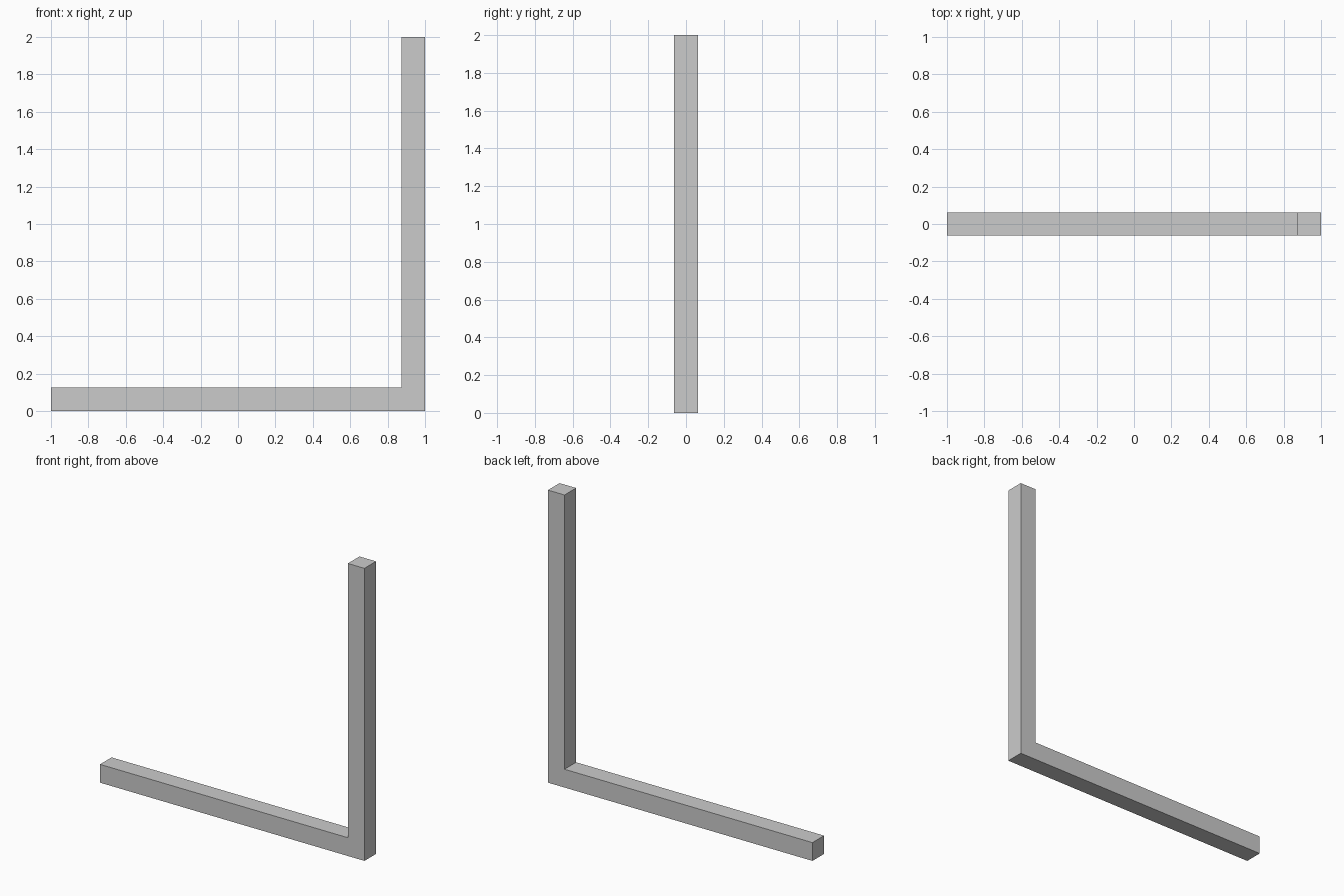
import bpy, bmesh

if "Cube" in bpy.data.objects:
    bpy.data.objects.remove(bpy.data.objects["Cube"])

T = 0.125  # square bar thickness

# L-shaped profile in the x-z plane, extruded through y
profile = [(-1, 0), (1, 0), (1, 2), (1 - T, 2), (1 - T, T), (-1, T)]

bm = bmesh.new()
face = bm.faces.new([bm.verts.new((x, -T / 2, z)) for x, z in profile])
result = bmesh.ops.extrude_face_region(bm, geom=[face])
back = [v for v in result["geom"] if isinstance(v, bmesh.types.BMVert)]
bmesh.ops.translate(bm, verts=back, vec=(0, T, 0))
bmesh.ops.recalc_face_normals(bm, faces=bm.faces)

mesh = bpy.data.meshes.new("corner_bar")
bm.to_mesh(mesh)
bm.free()
bpy.context.collection.objects.link(bpy.data.objects.new("corner_bar", mesh))
